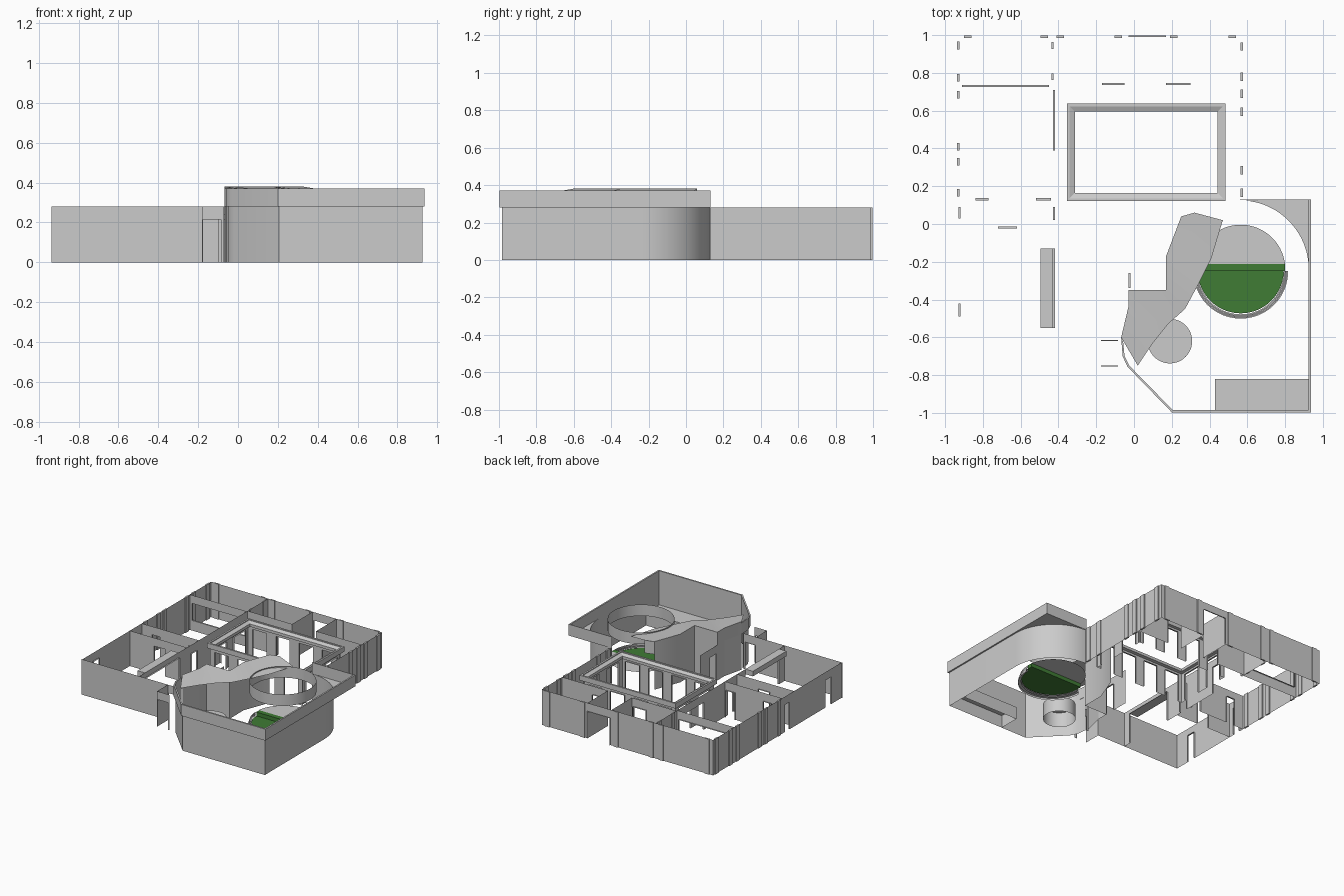
import bpy, bmesh
from math import sin, cos, pi
from mathutils import Vector

if "Cube" in bpy.data.objects:
    bpy.data.objects.remove(bpy.data.objects["Cube"])

H = 0.28      # wing wall height
TOP = 0.37    # parapet height


def finish(name, bm, color=None, smooth=True):
    bmesh.ops.remove_doubles(bm, verts=bm.verts, dist=1e-5)
    me = bpy.data.meshes.new(name)
    bm.to_mesh(me)
    bm.free()
    ob = bpy.data.objects.new(name, me)
    bpy.context.collection.objects.link(ob)
    if color:
        mat = bpy.data.materials.new(name + "_paint")
        mat.diffuse_color = color
        mat.use_nodes = True
        mat.node_tree.nodes["Principled BSDF"].inputs["Base Color"].default_value = mat.diffuse_color
        me.materials.append(mat)
    if smooth:
        bpy.ops.object.select_all(action='DESELECT')
        ob.select_set(True)
        bpy.context.view_layer.objects.active = ob
        bpy.ops.object.shade_smooth_by_angle()
    return ob


def face(bm, pts):
    bm.faces.new([bm.verts.new(p) for p in pts])


def wall(name, axis, at, a, b, openings=(), h=H, depth=0.012):
    """Thin wall along 'x' or 'y' with openings (start, end, bottom, top) and reveals."""
    bm = bmesh.new()

    def P(t, z, d=0.0):
        return (t, at + d, z) if axis == 'x' else (at + d, t, z)

    def panel(t0, t1, z0, z1):
        if t1 - t0 > 1e-4 and z1 - z0 > 1e-4:
            face(bm, [P(t0, z0), P(t1, z0), P(t1, z1), P(t0, z1)])
    t = a
    for s, e, z0, z1 in sorted(openings):
        panel(t, s, 0, h)
        panel(s, e, 0, z0)
        panel(s, e, z1, h)
        for q in (s, e):
            face(bm, [P(q, z0), P(q, z1), P(q, z1, depth), P(q, z0, depth)])
        for z in ((z1, z0) if z0 > 0 else (z1,)):
            face(bm, [P(s, z), P(e, z), P(e, z, depth), P(s, z, depth)])
        t = e
    panel(t, b, 0, h)
    return finish(name, bm, smooth=False)


def ribbon(name, low, high, color=None):
    """Surface between two equally long 3D polylines."""
    bm = bmesh.new()
    for i in range(len(low) - 1):
        face(bm, [low[i], low[i + 1], high[i + 1], high[i]])
    return finish(name, bm, color)


def lift(path, z):
    return [(x, y, z) for x, y in path]


def box(name, x0, x1, y0, y1, z0, z1, color=None):
    bm = bmesh.new()
    bmesh.ops.create_cube(bm, size=1)
    for v in bm.verts:
        v.co = Vector(((x0 + x1) / 2 + v.co.x * (x1 - x0),
                       (y0 + y1) / 2 + v.co.y * (y1 - y0),
                       (z0 + z1) / 2 + v.co.z * (z1 - z0)))
    return finish(name, bm, color, False)


def arc(cx, cy, r, a0, a1, n):
    return [(cx + r * cos(a0 + (a1 - a0) * i / n), cy + r * sin(a0 + (a1 - a0) * i / n))
            for i in range(n + 1)]


def plate(name, path, z, color=None):
    bm = bmesh.new()
    face(bm, lift(path, z))
    return finish(name, bm, color, False)


# Outer walls of the wing
D = 0.215
wall("west_wall", 'y', -0.93, -0.62, 0.99, [(-0.49, -0.42, 0, D), (0.03, 0.09, 0, D)])
wall("north_wall", 'x', 0.99, -0.93, 0.57, [(-0.03, 0.17, 0, D)], depth=0.008)
wall("east_wall", 'y', 0.57, 0.13, 0.99)
wall("south_wall", 'x', -0.62, -0.935, -0.18)

# Inner walls with door openings
wall("corridor_wall", 'y', -0.43, -0.62, 0.99,
     [(-0.55, -0.13, 0, 0.24), (0.02, 0.09, 0, D), (0.39, 0.71, 0, D)])
wall("class_wall", 'x', 0.125, -0.93, -0.43, [(-0.84, -0.77, 0, D), (-0.52, -0.44, 0, D)])
wall("store_wall", 'x', -0.025, -0.93, -0.43, [(-0.72, -0.62, 0, D)])
wall("rear_class_wall", 'x', 0.725, -0.93, -0.43, [(-0.91, -0.45, 0.08, D)])
wall("rear_hall_wall_left", 'x', 0.735, -0.43, -0.04, [(-0.17, -0.05, 0, D)])
wall("rear_hall_wall_right", 'x', 0.735, 0.17, 0.57, [(0.17, 0.30, 0, D)])
wall("rear_partition_left", 'y', -0.04, 0.735, 0.99)
wall("rear_partition_right", 'y', 0.17, 0.735, 0.99)

# Deep beam above the corridor opening
box("corridor_beam", -0.495, -0.43, -0.55, -0.13, 0.24, H)

# Entrance vestibule
wall("vestibule_front", 'x', -0.755, -0.18, -0.07, [(-0.175, -0.085, 0, D)], depth=0.006)
wall("vestibule_back", 'x', -0.62, -0.18, -0.07, [(-0.175, -0.085, 0, D)], depth=0.006)
wall("vestibule_side", 'y', -0.18, -0.755, -0.62)

# Pilasters along the outer walls
for i, y in enumerate((0.94, 0.78, 0.69, 0.595, 0.285, 0.165)):
    box(f"east_pilaster_{i}", 0.563, 0.577, y - 0.022, y + 0.022, 0, H)
for i, y in enumerate((0.945, 0.775, 0.685, 0.41, 0.33, 0.165)):
    box(f"west_pilaster_{i}", -0.936, -0.923, y - 0.02, y + 0.02, 0, H)
for i, x in enumerate((-0.88, -0.475, -0.39, -0.083, 0.21, 0.52)):
    box(f"north_pilaster_{i}", x - 0.02, x + 0.02, 0.985, 0.997, 0, H)
for i, y in enumerate((0.945, 0.78)):
    box(f"corridor_pilaster_{i}", -0.436, -0.426, y - 0.018, y + 0.018, 0, H)

# Courtyard frame: stepped ring of four mitred sides
def rect(x0, x1, y0, y1, z, i):
    return [(x0 + i, y0 + i, z), (x1 - i, y0 + i, z), (x1 - i, y1 - i, z),
            (x0 + i, y1 - i, z), (x0 + i, y0 + i, z)]


bm = bmesh.new()
profile = [(0, 0.24), (0, H), (0.014, H), (0.014, 0.274), (0.042, 0.262),
           (0.042, 0.24), (0, 0.24)]
loops = [rect(-0.355, 0.485, 0.122, 0.637, z, i) for i, z in profile]
for lo, hi in zip(loops, loops[1:]):
    for k in range(4):
        face(bm, [lo[k], lo[k + 1], hi[k + 1], hi[k]])
finish("courtyard_frame", bm, smooth=False)

# Courtyard glazed walls, windows left open between posts
for name, axis, at, a, b, n in (("south", 'x', 0.135, -0.34, 0.47, 4),
                                ("north", 'x', 0.612, -0.34, 0.47, 4),
                                ("west", 'y', -0.34, 0.135, 0.62, 2),
                                ("east", 'y', 0.46, 0.135, 0.62, 2)):
    s = (b - a) / n
    wall("courtyard_wall_" + name, axis, at, a, b,
         [(a + s * (k + 0.2), a + s * (k + 0.8), 0, D) for k in range(n)], h=0.25)

# Main hall wall with rounded corner
hall = [(0.56, 0.13)] + arc(0.56, -0.24, 0.365, pi / 2, 0, 20) + [
    (0.925, -0.985), (0.205, -0.985), (-0.02, -0.755), (-0.05, -0.70), (-0.06, -0.62)]
ribbon("hall_wall", lift(hall, 0), lift(hall, H))

# Parapet above the hall: outer face, inner face, soffit and top
outer = [(0.56, 0.13), (0.937, 0.13), (0.937, -0.997), (0.20, -0.997),
         (-0.035, -0.755), (-0.06, -0.70), (-0.068, -0.60)]
inner = [(0.56, 0.126), (0.925, 0.126), (0.925, -0.985), (0.205, -0.985),
         (-0.025, -0.75), (-0.05, -0.70), (-0.06, -0.60)]
ribbon("parapet_outside", lift(outer, H), lift(outer, TOP))
ribbon("parapet_inside", lift(inner, H), lift(inner, TOP))
ribbon("parapet_top", lift(inner, TOP), lift(outer, TOP))
ribbon("parapet_soffit", lift(inner, H), lift(outer, H))
plate("corner_soffit", arc(0.56, -0.24, 0.365, pi / 2, 0, 20) + [(0.93, 0.128)], H)

# Hall inner walls under the canopy
wall("lobby_wall_west", 'y', -0.03, -0.44, -0.13, [(-0.34, -0.26, 0, D)])
wall("lobby_wall_south", 'x', -0.35, -0.03, 0.17)
left = [(-0.068, -0.60), (-0.03, -0.44), (-0.03, -0.35), (0.17, -0.35),
        (0.17, -0.17), (0.25, 0.04), (0.32, 0.06)]
ribbon("lobby_curve_wall", lift(left[3:6], 0), lift(left[3:6], H))
ribbon("lobby_entry_wall", lift(left[:2], 0), lift(left[:2], H))

# Sloping canopy with fascia on its left side
right = [(0.02, -0.75), (0.10, -0.63), (0.18, -0.53), (0.27, -0.45),
         (0.34, -0.32), (0.41, -0.18), (0.47, 0.02)]
ribbon("canopy_roof", lift(left, 0.381), lift(right, 0.355))
ribbon("canopy_fascia", lift(left, H), lift(left, 0.381))

# Round skylight drum over the stage
drum = arc(0.565, -0.245, 0.24, 0, 2 * pi, 64)
ribbon("skylight_drum", lift(drum, H), lift(drum, TOP))

# Stage: grey rear half, green front half, riser bar and stepped rim
plate("stage_rear", arc(0.565, -0.24, 0.236, 0.12, pi - 0.12, 32), 0.06)
green = (0.05, 0.2, 0.035, 1)
plate("stage_green", arc(0.565, -0.245, 0.228, pi, 2 * pi, 32), 0.03, green)
box("stage_riser", 0.335, 0.80, -0.25, -0.205, 0.03, 0.06, green)
for k in range(4):
    a = arc(0.565, -0.25, 0.228, pi, 2 * pi, 40)
    b = arc(0.565, -0.25, 0.251 - 0.005 * k, pi, 2 * pi, 40)
    ribbon(f"stage_step_{k}", lift(b, 0.015 * k), lift(b, 0.015 * (k + 1)))
    ribbon(f"stage_tread_{k}", lift(a, 0.015 * (k + 1)), lift(b, 0.015 * (k + 1)))

# Small round platform
disc = arc(0.19, -0.62, 0.118, 0, 2 * pi, 48)
ribbon("round_platform_side", lift(disc, 0), lift(disc, 0.12))
plate("round_platform_top", disc[:-1], 0.12)

# Low platform in the front corner of the hall
plate("alcove_top", [(0.43, -0.985), (0.925, -0.985), (0.925, -0.82), (0.43, -0.82)], 0.1)
wall("alcove_front", 'x', -0.82, 0.43, 0.925, h=0.1)
wall("alcove_side", 'y', 0.43, -0.985, -0.82, h=0.1)
